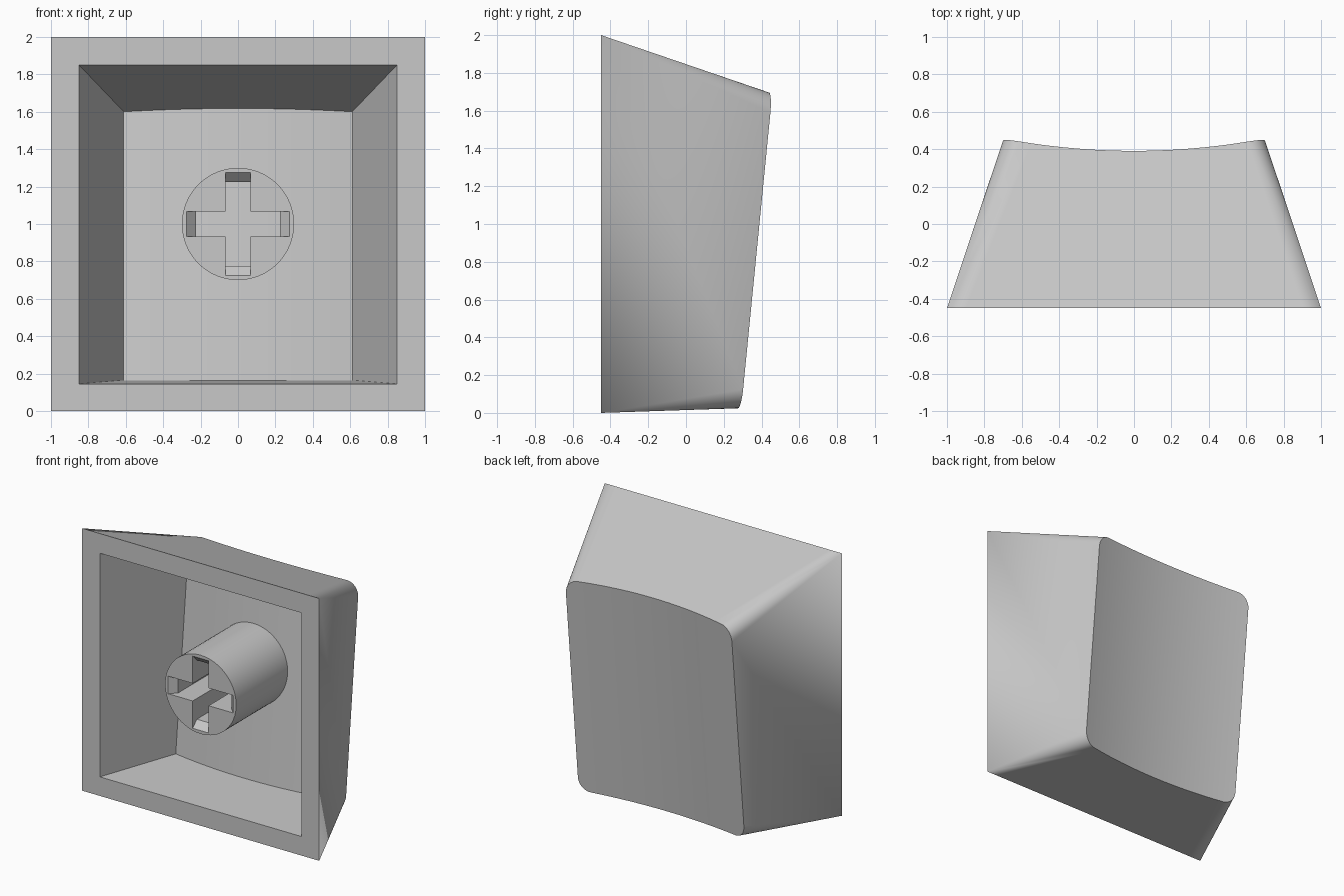
import bpy, bmesh, math
from mathutils import Matrix, Vector

if "Cube" in bpy.data.objects:
    bpy.data.objects.remove(bpy.data.objects["Cube"])

FRONT = -0.45      # plane of the open side
SAG = 0.068        # depth of the scooped face
HALF = 0.7         # half width of the scooped face
ARC, SPAN = 8, 20  # steps per rounded corner and per scooped edge

grey = bpy.data.materials.new("plain grey")
grey.use_nodes = True
grey.diffuse_color = (0.58, 0.58, 0.58, 1)
grey.node_tree.nodes["Principled BSDF"].inputs["Base Color"].default_value = grey.diffuse_color


def finish(name, bm):
    bmesh.ops.recalc_face_normals(bm, faces=bm.faces)
    mesh = bpy.data.meshes.new(name)
    bm.to_mesh(mesh)
    bm.free()
    mesh.materials.append(grey)
    obj = bpy.data.objects.new(name, mesh)
    bpy.context.collection.objects.link(obj)
    return obj


def smooth(obj):
    bpy.ops.object.select_all(action='DESELECT')
    obj.select_set(True)
    bpy.context.view_layer.objects.active = obj
    bpy.ops.object.shade_smooth_by_angle(angle=math.radians(30))


def tilt(z):
    return 0.29 + 0.0987 * z


def wall_line(base, top, depth):
    """Follow a wall line from the open side until it meets the scooped face."""
    b = Vector((base[0], FRONT, base[1]))
    d = Vector((top[0], tilt(top[1]) - depth, top[1])) - b
    t = 1.0
    for _ in range(12):
        p = b + d * t
        scoop = tilt(p.z) - depth - SAG * (1 - (p.x / HALF) ** 2)
        t += (scoop - p.y) / d.y
    return b, b + d * t


def half_ring(base_w, base_z, top_w, top_z, radius, sign, depth):
    """Lines of one half of the loft, from its -x side to its +x side."""
    corner = []
    for i in range(ARC + 1):
        a = math.pi / 2 * i / ARC
        corner.append(((-base_w, base_z),
                       (-top_w + radius * (1 - math.cos(a)),
                        top_z - sign * radius * (1 - math.sin(a)))))
    lines = list(corner)
    for i in range(1, SPAN):
        f = 2 * i / SPAN - 1
        lines.append(((base_w * f, base_z), ((top_w - radius) * f, top_z)))
    lines += [((-b[0], b[1]), (-t[0], t[1])) for b, t in reversed(corner)]
    return [wall_line(b, t, depth) for b, t in lines]


def loft(bm, base_w, base_top, base_low, top_w, top_top, top_low, radius, depth):
    """Tapered walls closed by a scooped face; returns the open base ring."""
    upper = half_ring(base_w, base_top, top_w, top_top, radius, 1, depth)
    lower = half_ring(base_w, base_low, top_w, top_low, radius, -1, depth)
    ring = upper + lower[::-1]
    base = [bm.verts.new(b) for b, _ in ring]
    top = [bm.verts.new(t) for _, t in ring]
    n = len(ring)
    for i in range(n):
        j = (i + 1) % n
        bm.faces.new((base[i], base[j], top[j], top[i]))
    for i in range(n // 2 - 1):
        bm.faces.new((top[i], top[i + 1], top[n - 2 - i], top[n - 1 - i]))
    return base


# Hollow cap: outer walls, inner walls and the flat rim between them
bm = bmesh.new()
outer = loft(bm, 1.0, 2.0, 0.0, HALF, 1.69, 0.025, 0.1, 0.0)
inner = loft(bm, 0.85, 1.85, 0.145, 0.606, 1.595, 0.165, 0.0, 0.165)
for i in range(len(outer)):
    j = (i + 1) % len(outer)
    bm.faces.new((outer[i], outer[j], inner[j], inner[i]))
bmesh.ops.remove_doubles(bm, verts=bm.verts, dist=0.0001)
smooth(finish("cap_shell", bm))

# Round stem running from the rim plane into the cap
BACK = 0.22
bm = bmesh.new()
place = Matrix.Translation((0, (FRONT + BACK) / 2, 1)) @ Matrix.Rotation(math.pi / 2, 4, 'X')
bmesh.ops.create_cone(bm, cap_ends=True, segments=64, radius1=0.3, radius2=0.3,
                      depth=BACK - FRONT, matrix=place)
stem = finish("stem", bm)


# Cross-shaped socket with slanted lead-ins at the arm ends
def cross_section(bm, y, reach, w=0.067):
    quarter = [(reach, -w), (reach, w), (w, w)]
    points = []
    for k in range(4):
        c, s = round(math.cos(k * math.pi / 2)), round(math.sin(k * math.pi / 2))
        points += [(c * x - s * z, s * x + c * z) for x, z in quarter]
    return [bm.verts.new((x, y, 1 + z)) for x, z in points]


bm = bmesh.new()
sections = [cross_section(bm, y, reach) for y, reach in
            ((FRONT - 0.01, 0.285), (FRONT + 0.05, 0.225), (BACK + 0.05, 0.225))]
for a, b in zip(sections, sections[1:]):
    for i in range(len(a)):
        j = (i + 1) % len(a)
        bm.faces.new((a[i], a[j], b[j], b[i]))
bm.faces.new(sections[0])
bm.faces.new(sections[-1])
cutter = finish("socket_cutter", bm)
cutter.hide_render = True

cut = stem.modifiers.new("socket", 'BOOLEAN')
cut.operation = 'DIFFERENCE'
cut.solver = 'EXACT'
cut.object = cutter
bpy.context.view_layer.objects.active = stem
bpy.ops.object.modifier_apply(modifier=cut.name)
bpy.data.objects.remove(cutter)
smooth(stem)
